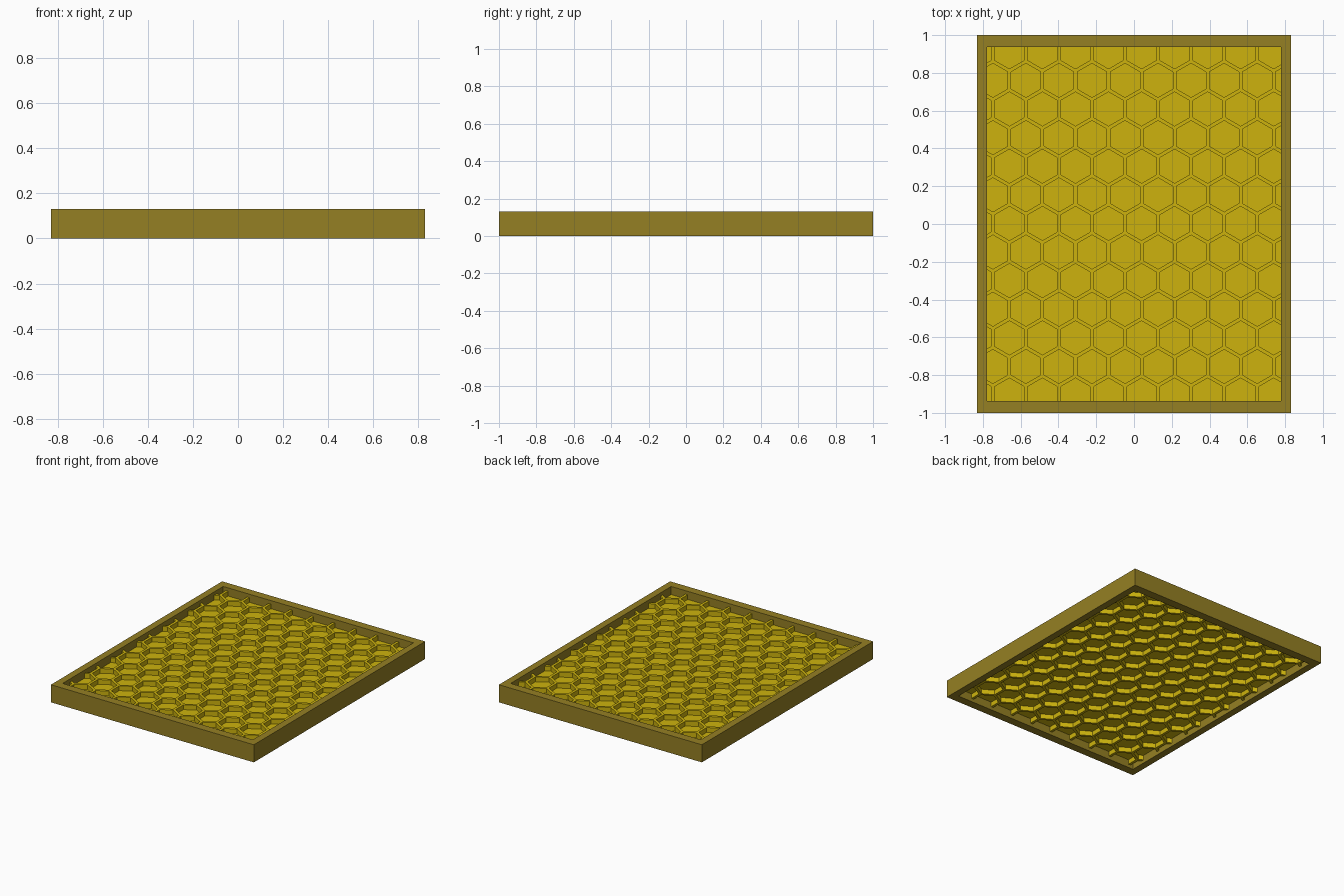
import bpy, bmesh, math
from mathutils import Vector

if "Cube" in bpy.data.objects:
    bpy.data.objects.remove(bpy.data.objects["Cube"])

W, L, H = 0.83, 1.0, 0.13          # frame half sizes and height
IW, IL = 0.778, 0.938              # inner opening half sizes
PITCH = 0.1749                     # hexagon spacing
ROW = PITCH * math.sqrt(3) / 2
WALL = 0.019                       # cell wall thickness
Z0, Z1 = 0.025, 0.105              # honeycomb bottom and top
SHEET0, SHEET1 = 0.06, 0.07        # middle sheet


def material(name, colour):
    m = bpy.data.materials.new(name)
    m.diffuse_color = (*colour, 1)
    m.use_nodes = True
    m.node_tree.nodes["Principled BSDF"].inputs["Base Color"].default_value = m.diffuse_color
    return m


def finish(name, bm, mat):
    bmesh.ops.recalc_face_normals(bm, faces=bm.faces)
    me = bpy.data.meshes.new(name)
    bm.to_mesh(me)
    bm.free()
    me.materials.append(mat)
    ob = bpy.data.objects.new(name, me)
    bpy.context.collection.objects.link(ob)
    return ob


def ring(bm, outer, inner, z0, z1, outside=True):
    """Hollow prism between two outlines with matching corners."""
    n = len(outer)
    loops = [[bm.verts.new((x, y, z)) for x, y in pts]
             for pts, z in ((outer, z0), (outer, z1), (inner, z1), (inner, z0))]
    for k in range(4):
        if k == 0 and not outside:
            continue
        a, b = loops[k], loops[(k + 1) % 4]
        for i in range(n):
            j = (i + 1) % n
            bm.faces.new((a[i], a[j], b[j], b[i]))


def rect(w, l):
    return [(-w, -l), (w, -l), (w, l), (-w, l)]


def hexagon(cx, cy, apothem):
    r = apothem / math.cos(math.pi / 6)
    return [(cx + r * math.cos(math.radians(30 + 60 * i)),
             cy + r * math.sin(math.radians(30 + 60 * i))) for i in range(6)]


yellow = material("honey yellow", (0.61, 0.45, 0.004))
brown = material("olive brown wood", (0.30, 0.215, 0.017))

# Rectangular frame
bm = bmesh.new()
ring(bm, rect(W, L), rect(IW, IL), 0, H)
finish("frame", bm, brown)

# Middle sheet closing the cells
bm = bmesh.new()
bmesh.ops.create_cube(bm, size=1)
for v in bm.verts:
    v.co = (v.co.x * 2 * IW, v.co.y * 2 * IL, SHEET1 if v.co.z > 0 else SHEET0)
finish("cell_floor", bm, yellow)

# Honeycomb walls, trimmed to the opening
bm = bmesh.new()
for row in range(-7, 8):
    for col in range(-6, 7):
        cx = 0.04 + (col - (0.5 if row % 2 else 0)) * PITCH
        cy = 0.003 + row * ROW
        if abs(cx) < IW + PITCH and abs(cy) < IL + PITCH:
            ring(bm, hexagon(cx, cy, PITCH / 2),
                 hexagon(cx, cy, PITCH / 2 - WALL / 2), Z0, Z1, outside=False)
bmesh.ops.remove_doubles(bm, verts=bm.verts, dist=1e-4)
for normal, d in (((1, 0, 0), IW), ((-1, 0, 0), IW), ((0, 1, 0), IL), ((0, -1, 0), IL)):
    n = Vector(normal)
    bmesh.ops.bisect_plane(bm, geom=bm.verts[:] + bm.edges[:] + bm.faces[:],
                           plane_co=n * d, plane_no=n, clear_outer=True)
finish("honeycomb_walls", bm, yellow)
